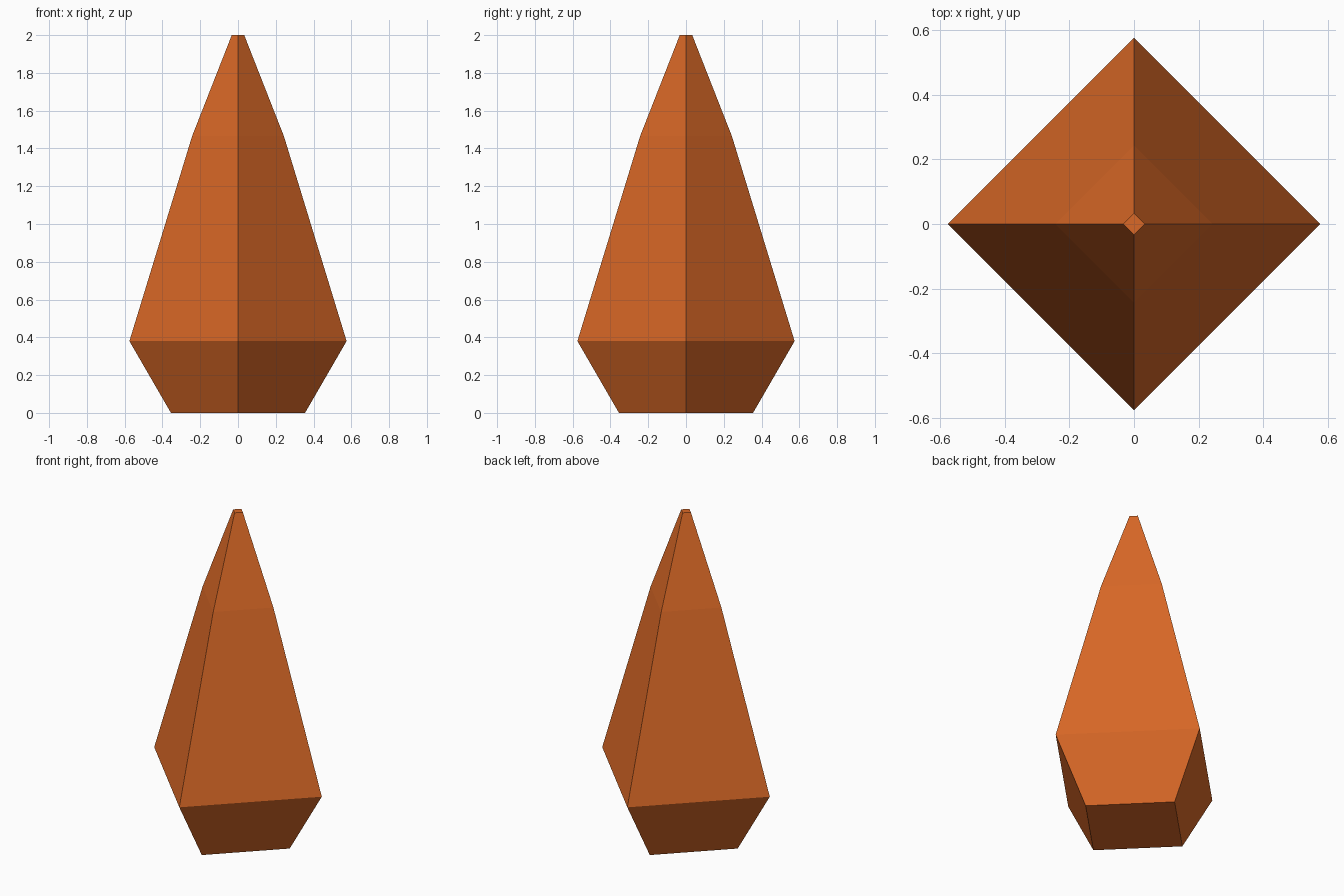
import bpy, bmesh, math

if "Cube" in bpy.data.objects:
    bpy.data.objects.remove(bpy.data.objects["Cube"])

# Outline of the spike: (radius at the corners, height)
PROFILE = [(0.355, 0.0), (0.575, 0.38), (0.243, 1.465), (0.033, 2.0)]
SIDES = 4

orange = bpy.data.materials.new("burnt_orange")
orange.diffuse_color = (0.70, 0.14, 0.02, 1.0)
orange.use_nodes = True
orange.node_tree.nodes["Principled BSDF"].inputs["Base Color"].default_value = orange.diffuse_color

bm = bmesh.new()

# Square rings with corners on the x and y axes
rings = []
for r, z in PROFILE:
    angles = [2 * math.pi * i / SIDES for i in range(SIDES)]
    rings.append([bm.verts.new((r * math.cos(a), r * math.sin(a), z)) for a in angles])

# Side faces between neighbouring rings
for low, high in zip(rings, rings[1:]):
    for i in range(SIDES):
        j = (i + 1) % SIDES
        bm.faces.new((low[i], low[j], high[j], high[i]))

# Flat base and small flat tip
bm.faces.new(rings[0][::-1])
bm.faces.new(rings[-1])
bmesh.ops.recalc_face_normals(bm, faces=bm.faces)

mesh = bpy.data.meshes.new("crystal_spike")
bm.to_mesh(mesh)
bm.free()
mesh.materials.append(orange)
spike = bpy.data.objects.new("crystal_spike", mesh)
bpy.context.collection.objects.link(spike)
